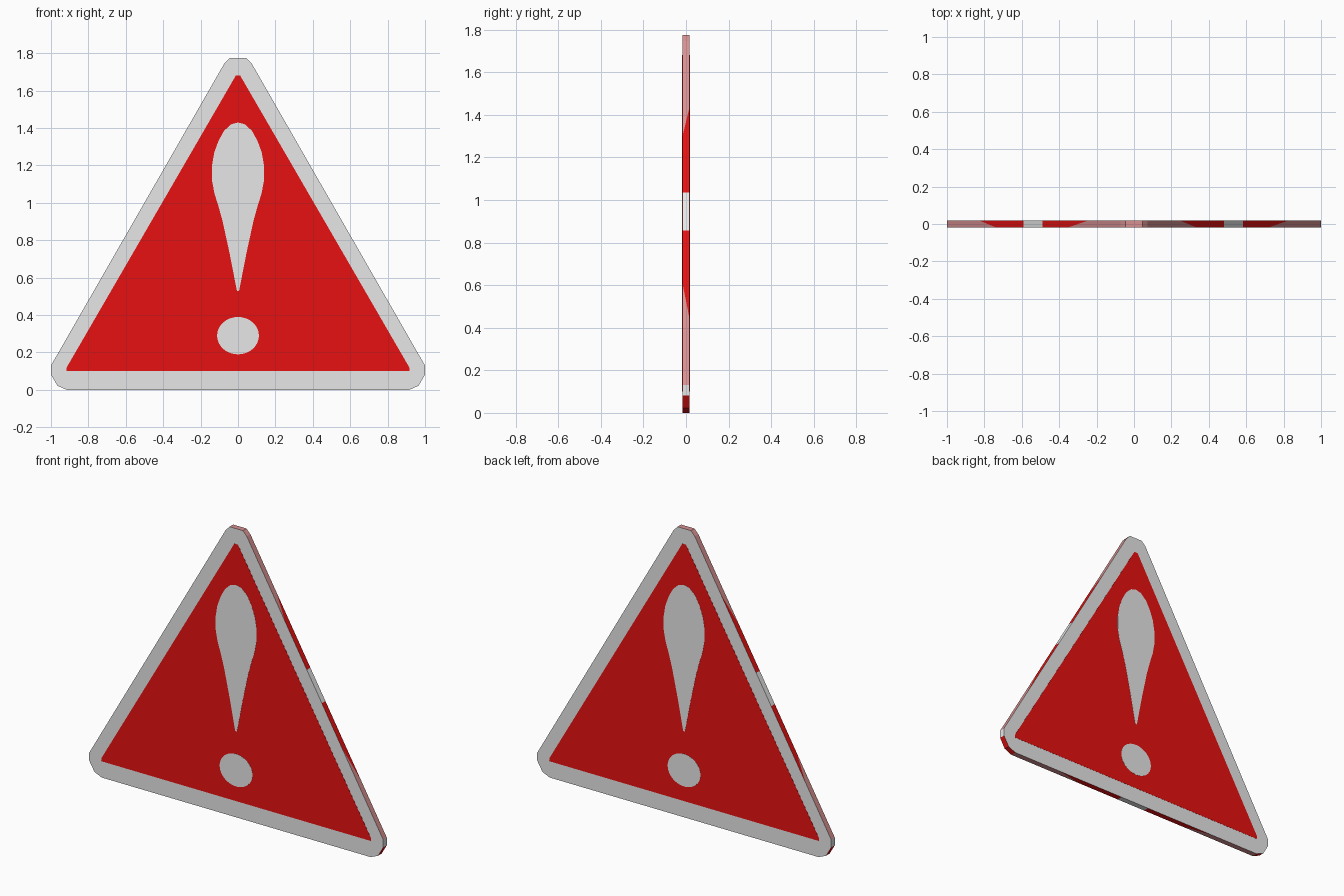
import bpy, bmesh, math
from mathutils import Vector

if "Cube" in bpy.data.objects:
    bpy.data.objects.remove(bpy.data.objects["Cube"])


def material(name, rgb):
    m = bpy.data.materials.new(name)
    m.diffuse_color = (*rgb, 1)
    m.use_nodes = True
    m.node_tree.nodes["Principled BSDF"].inputs["Base Color"].default_value = m.diffuse_color
    return m


WHITE = material("sign white", (0.88, 0.88, 0.88))
RED = material("sign red", (0.88, 0.006, 0.006))
PINK = material("edge pink", (0.68, 0.28, 0.28))
HALF = 0.0175   # half thickness of the board


def finish(bm, name, mats):
    bmesh.ops.recalc_face_normals(bm, faces=bm.faces[:])
    me = bpy.data.meshes.new(name)
    bm.to_mesh(me)
    bm.free()
    for m in mats:
        me.materials.append(m)
    ob = bpy.data.objects.new(name, me)
    bpy.context.collection.objects.link(ob)
    return ob


def mirrored(right):
    """Close a right-hand half outline (bottom to top) over x = 0."""
    return right + [(-x, z) for x, z in reversed(right) if x > 1e-6]


def prism(name, pts, y0, y1, mat):
    bm = bmesh.new()
    a = [bm.verts.new((x, y0, z)) for x, z in pts]
    b = [bm.verts.new((x, y1, z)) for x, z in pts]
    bm.faces.new(a)
    bm.faces.new(b[::-1])
    for i in range(len(pts)):
        j = (i + 1) % len(pts)
        bm.faces.new((a[i], b[i], b[j], a[j]))
    return finish(bm, name, [mat])


# Board with clipped corners; its three long edges carry slanted colour bands
outline = mirrored([(0.915, 0.0), (0.965, 0.022), (1.0, 0.082), (1.0, 0.13),
                    (0.072, 1.747), (0.045, 1.775)])
bands = [(0, 0, 2), (0.30, 0.19, 1), (0.45, 0.45, 0), (0.56, 0.56, 1), (0.72, 0.81, 2)]
bm = bmesh.new()
front, back, cols = [], [], []
for i, p in enumerate(outline):
    p, q = Vector(p), Vector(outline[(i + 1) % len(outline)])
    if (q - p).length > 1:
        steps = bands
    elif abs(p.x - q.x) < 1e-4:
        steps = [(0, 0, 0)]          # upright corner facet
    elif max(p.y, q.y) < 0.1:
        steps = [(0, 0, 1)]          # lower corner facets
    else:
        steps = [(0, 0, 2)]
    for tf, tb, c in steps:
        f, b = p.lerp(q, tf), p.lerp(q, tb)
        front.append(bm.verts.new((f.x, -HALF, f.y)))
        back.append(bm.verts.new((b.x, HALF, b.y)))
        cols.append(c)
bm.faces.new(front)
bm.faces.new(back[::-1])
for i, c in enumerate(cols):
    j = (i + 1) % len(cols)
    bm.faces.new((front[i], back[i], back[j], front[j])).material_index = c
finish(bm, "board", [WHITE, RED, PINK])

# Painted shapes, the same on both sides
panel = mirrored([(0.918, 0.10), (0.916, 0.12), (0.012, 1.68)])
stroke = mirrored([(0.006, 0.53), (0.045, 0.73), (0.082, 0.90), (0.104, 0.98),
                   (0.126, 1.05), (0.139, 1.12), (0.139, 1.20), (0.127, 1.27),
                   (0.105, 1.33), (0.075, 1.385), (0.037, 1.42), (0.0, 1.43)])
dot = [(0.112 * math.cos(a), 0.29 + 0.10 * math.sin(a))
       for a in (2 * math.pi * k / 32 for k in range(32))]
for side, s in (("front", -1), ("back", 1)):
    prism(side + "_red_panel", panel, s * (HALF - 0.001), s * (HALF + 0.0008), RED)
    prism(side + "_mark_stroke", stroke, s * (HALF - 0.001), s * (HALF + 0.0016), WHITE)
    prism(side + "_mark_dot", dot, s * (HALF - 0.001), s * (HALF + 0.0016), WHITE)
